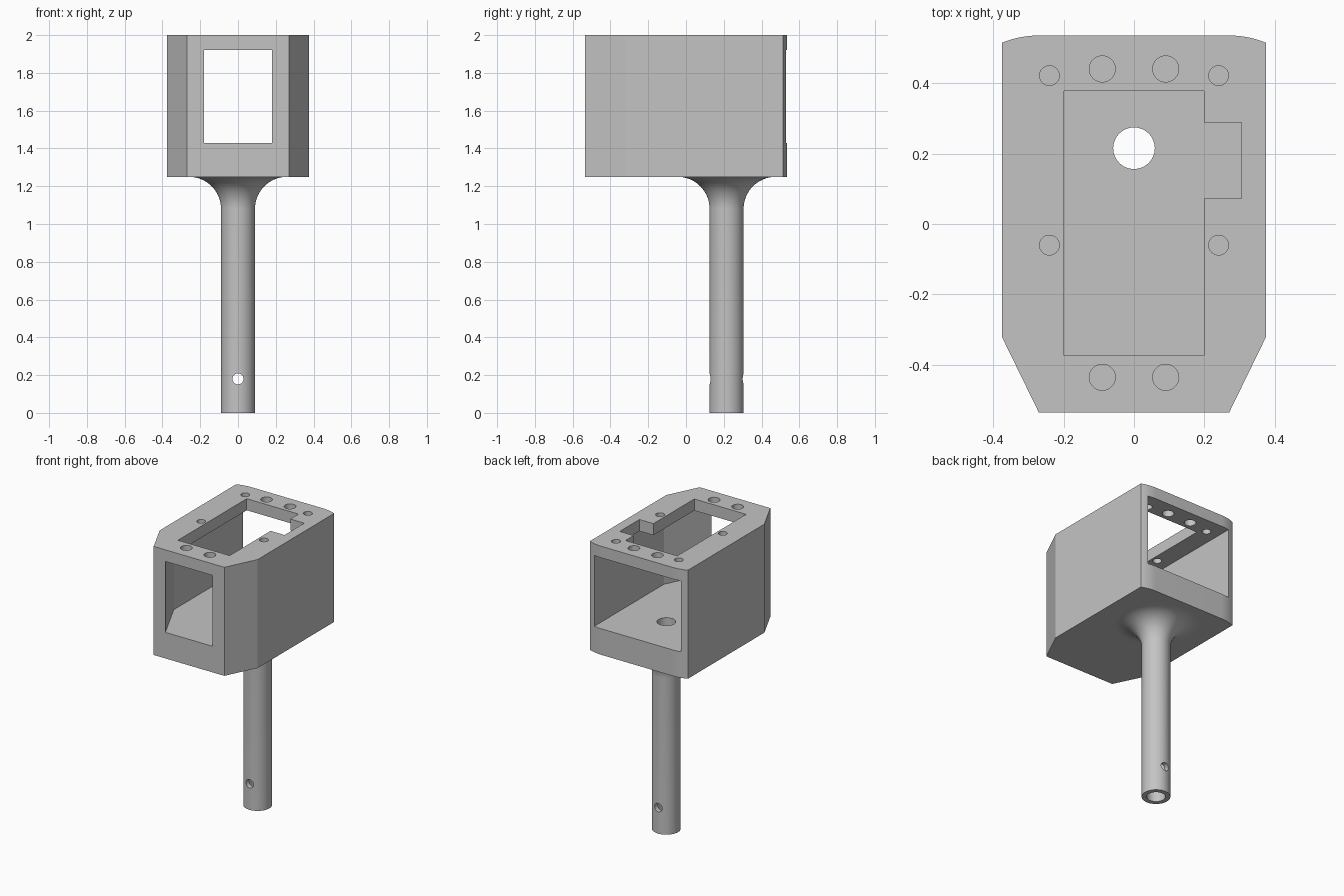
import bpy, bmesh, math
from mathutils import Matrix

cube = bpy.data.objects.get("Cube")
if cube:
    bpy.data.objects.remove(cube, do_unlink=True)

GREY = (0.55, 0.55, 0.55, 1)
mat = bpy.data.materials.new("plain grey")
mat.use_nodes = True
mat.diffuse_color = GREY
mat.node_tree.nodes["Principled BSDF"].inputs["Base Color"].default_value = GREY

STEM_Y = 0.215
FLOOR, CEILING, BASE, TOP = 1.43, 1.92, 1.25, 2.0


def finish(name, bm):
    bmesh.ops.recalc_face_normals(bm, faces=bm.faces)
    mesh = bpy.data.meshes.new(name)
    bm.to_mesh(mesh)
    bm.free()
    mesh.materials.append(mat)
    obj = bpy.data.objects.new(name, mesh)
    bpy.context.collection.objects.link(obj)
    return obj


def prism(name, outline, z0, z1):
    bm = bmesh.new()
    face = bm.faces.new([bm.verts.new((x, y, z0)) for x, y in outline])
    new = bmesh.ops.extrude_face_region(bm, geom=[face])["geom"]
    verts = [v for v in new if isinstance(v, bmesh.types.BMVert)]
    bmesh.ops.translate(bm, verts=verts, vec=(0, 0, z1 - z0))
    return finish(name, bm)


def rod(name, radius, length, centre, along_y=False):
    bm = bmesh.new()
    turn = Matrix.Rotation(math.pi / 2 if along_y else 0, 4, "X")
    bmesh.ops.create_cone(bm, cap_ends=True, segments=48, radius1=radius, radius2=radius,
                          depth=length, matrix=Matrix.Translation(centre) @ turn)
    return finish(name, bm)


def lathe(name, profile, y, steps=64):
    # Closed ring profile spun around a vertical axis
    bm = bmesh.new()
    rings = []
    for i in range(steps):
        a = math.tau * i / steps
        rings.append([bm.verts.new((r * math.cos(a), y + r * math.sin(a), z))
                      for r, z in profile])
    n = len(profile)
    for i in range(steps):
        a, b = rings[i], rings[(i + 1) % steps]
        for j in range(n):
            k = (j + 1) % n
            bm.faces.new((a[j], b[j], b[k], a[k]))
    return finish(name, bm)


def mirrored(half):
    # Complete a right-hand outline with its left-hand mirror
    return half + [(-x, y) for x, y in reversed(half)]


def carve(obj, cutters):
    for cutter in cutters:
        mod = obj.modifiers.new("cut", "BOOLEAN")
        mod.operation = "DIFFERENCE"
        mod.solver = "EXACT"
        mod.object = cutter
    bpy.context.view_layer.update()
    graph = bpy.context.evaluated_depsgraph_get()
    mesh = bpy.data.meshes.new_from_object(obj.evaluated_get(graph))
    obj.modifiers.clear()
    obj.data = mesh
    for cutter in cutters:
        bpy.data.objects.remove(cutter, do_unlink=True)
    bpy.ops.object.select_all(action="DESELECT")
    obj.select_set(True)
    bpy.context.view_layer.objects.active = obj
    bpy.ops.object.shade_smooth_by_angle(angle=math.radians(20))


# Housing: chamfered front corners, gently rounded back corners
R = 0.275
sweep = math.asin(0.105 / R)
back = [(0.27 + R * math.sin(sweep * t / 8), 0.535 - R * (1 - math.cos(sweep * t / 8)))
        for t in range(8, -1, -1)]
housing = prism("housing", mirrored([(0.27, -0.535), (0.375, -0.32)] + back), BASE, TOP)

# Chamber open through the front and back walls
chamber = prism("chamber_cutter",
                mirrored([(0.18, -0.6), (0.18, -0.535), (0.33, -0.23), (0.33, 0.6)]),
                FLOOR, CEILING)

# Top opening with a side notch
opening = prism("opening_cutter",
                [(-0.198, -0.373), (0.198, -0.373), (0.198, 0.073), (0.305, 0.073),
                 (0.305, 0.288), (0.198, 0.288), (0.198, 0.378), (-0.198, 0.378)],
                CEILING - 0.1, TOP + 0.1)

# Screw holes in the top plate and the bore through the floor
cutters = [chamber, opening]
for x, y, r in ((0.09, 0.44, 0.037), (0.09, -0.435, 0.037),
                (0.24, 0.421, 0.028), (0.24, -0.06, 0.028)):
    for side in (-1, 1):
        cutters.append(rod("screw_cutter", r, 0.3, (side * x, y, TOP)))
cutters.append(rod("bore_cutter", 0.059, 0.4, (0, STEM_Y, BASE + 0.1)))
carve(housing, cutters)

# Hollow stem flaring into the underside of the housing
BORE, STEM, FLARE = 0.059, 0.09, 0.17
flare = [(STEM + FLARE * (1 - math.cos(a)), BASE - FLARE + FLARE * math.sin(a))
         for a in (math.pi / 2 * i / 16 for i in range(17))]
stem = lathe("stem", [(BORE, 0), (STEM, 0)] + flare + [(BORE, BASE)], STEM_Y)
carve(stem, [rod("pin_hole_cutter", 0.029, 0.4, (0, STEM_Y, 0.18), along_y=True)])
